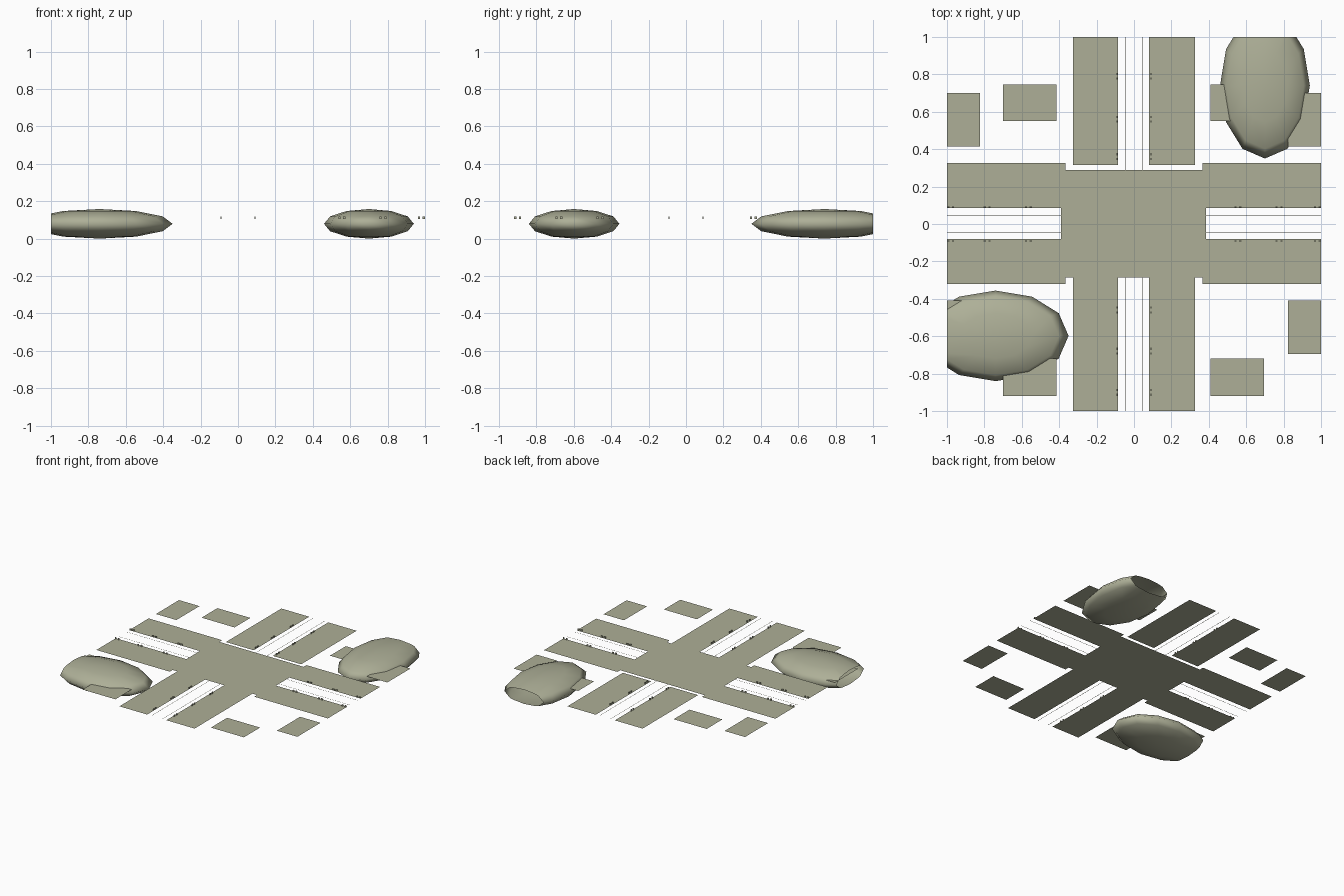
import bpy, bmesh, math
from mathutils import Vector, Matrix

if "Cube" in bpy.data.objects:
    bpy.data.objects.remove(bpy.data.objects["Cube"])

GROUND_Z = 0.105

mat = bpy.data.materials.new("olive")
mat.diffuse_color = (0.42, 0.43, 0.31, 1)
mat.use_nodes = True
mat.node_tree.nodes["Principled BSDF"].inputs["Base Color"].default_value = mat.diffuse_color


def finish(name, bm):
    mesh = bpy.data.meshes.new(name)
    bm.to_mesh(mesh)
    bm.free()
    mesh.materials.append(mat)
    ob = bpy.data.objects.new(name, mesh)
    bpy.context.collection.objects.link(ob)
    return ob


def plate(name, x0, x1, y0, y1, z=GROUND_Z):
    bm = bmesh.new()
    bm.faces.new([bm.verts.new((x, y, z)) for x, y in
                  ((x0, y0), (x1, y0), (x1, y1), (x0, y1))])
    return finish(name, bm)


# Central crossing with short tabs toward the side roads
plate("crossing", -0.365, 0.365, -0.285, 0.29)
plate("crossing_tab_west", -0.39, -0.365, -0.08, 0.085)
plate("crossing_tab_east", 0.365, 0.385, -0.08, 0.085)

# Pavements on both sides of each road
for side, (x0, x1) in {"west": (-0.325, -0.085), "east": (0.08, 0.325)}.items():
    plate("north_pavement_" + side, x0, x1, 0.315, 1)
    plate("south_pavement_" + side, x0, x1, -1, -0.285)
for side, (y0, y1) in {"north": (0.085, 0.325), "south": (-0.32, -0.08)}.items():
    plate("west_pavement_" + side, -1, -0.365, y0, y1)
    plate("east_pavement_" + side, 0.365, 1, y0, y1)

# Two separate plots in every corner
for tag, x0, x1, e0, e1 in (("west", -0.7, -0.415, -1, -0.823),
                            ("east", 0.41, 0.695, 0.823, 1)):
    plate("north_plot_inner_" + tag, x0, x1, 0.55, 0.745)
    plate("north_plot_outer_" + tag, e0, e1, 0.415, 0.70)
    plate("south_plot_inner_" + tag, x0, x1, -0.92, -0.72)
    plate("south_plot_outer_" + tag, e0, e1, -0.695, -0.41)


# Thin lane lines that turn a rounded corner at the crossing
def lane_line(name, sx, sy, off=0.046, r=0.045, w=0.003):
    bm = bmesh.new()
    rows = [((off, 1), (off + w, 1))]
    c = off + r
    for i in range(7):
        a = math.pi + math.pi / 2 * i / 6
        d = Vector((math.cos(a), math.sin(a)))
        rows.append((Vector((c, c)) + d * r, Vector((c, c)) + d * (r - w)))
    rows.append(((1, off), (1, off + w)))
    vs = [[bm.verts.new((p[0] * sx, p[1] * sy, GROUND_Z + 0.001)) for p in row]
          for row in rows]
    for a, b in zip(vs, vs[1:]):
        bm.faces.new((a[0], b[0], b[1], a[1]))
    for f in bm.faces:
        f.normal_update()
        if f.normal.z < 0:
            f.normal_flip()
    finish(name, bm)


for sx in (-1, 1):
    for sy in (-1, 1):
        lane_line(f"lane_line_{'west' if sx < 0 else 'east'}_{'south' if sy < 0 else 'north'}", sx, sy)


# Pairs of tiny posts along the kerbs
def kerb_posts(name, spots, along_y):
    bm = bmesh.new()
    size = (0.006, 0.011, 0.012) if along_y else (0.011, 0.006, 0.012)
    for s in spots:
        for side in (-0.09, 0.09):
            for d in (-0.013, 0.013):
                p = (side, s + d) if along_y else (s + d, side)
                bmesh.ops.create_cube(bm, size=1, matrix=Matrix.Translation(
                    (p[0], p[1], GROUND_Z + 0.006)) @ Matrix.Diagonal((*size, 1)))
    finish(name, bm)


kerb_posts("kerb_posts_north", (0.36, 0.56, 0.79), True)
kerb_posts("kerb_posts_south", (-0.46, -0.68, -0.90), True)
kerb_posts("kerb_posts_east", (0.555, 0.775, 0.98), False)
kerb_posts("kerb_posts_west", (-0.565, -0.785, -0.98), False)


# Flattened hollow domes, cut open at the tile border
def dome(name, centre, radii, cut_point, cut_normal):
    bm = bmesh.new()
    bmesh.ops.create_uvsphere(bm, u_segments=12, v_segments=6, radius=1,
                              matrix=Matrix.Translation(centre) @ Matrix.Diagonal((*radii, 1)))
    bmesh.ops.bisect_plane(bm, geom=bm.verts[:] + bm.edges[:] + bm.faces[:],
                           plane_co=cut_point, plane_no=cut_normal, clear_outer=True)
    for f in bm.faces:
        f.smooth = True
    finish(name, bm)


dome("dome_north_east", (0.70, 0.74, 0.079), (0.24, 0.39, 0.079), (0, 1, 0), (0, 1, 0))
dome("dome_south_west", (-0.74, -0.598, 0.079), (0.39, 0.242, 0.079), (-1, 0, 0), (-1, 0, 0))
